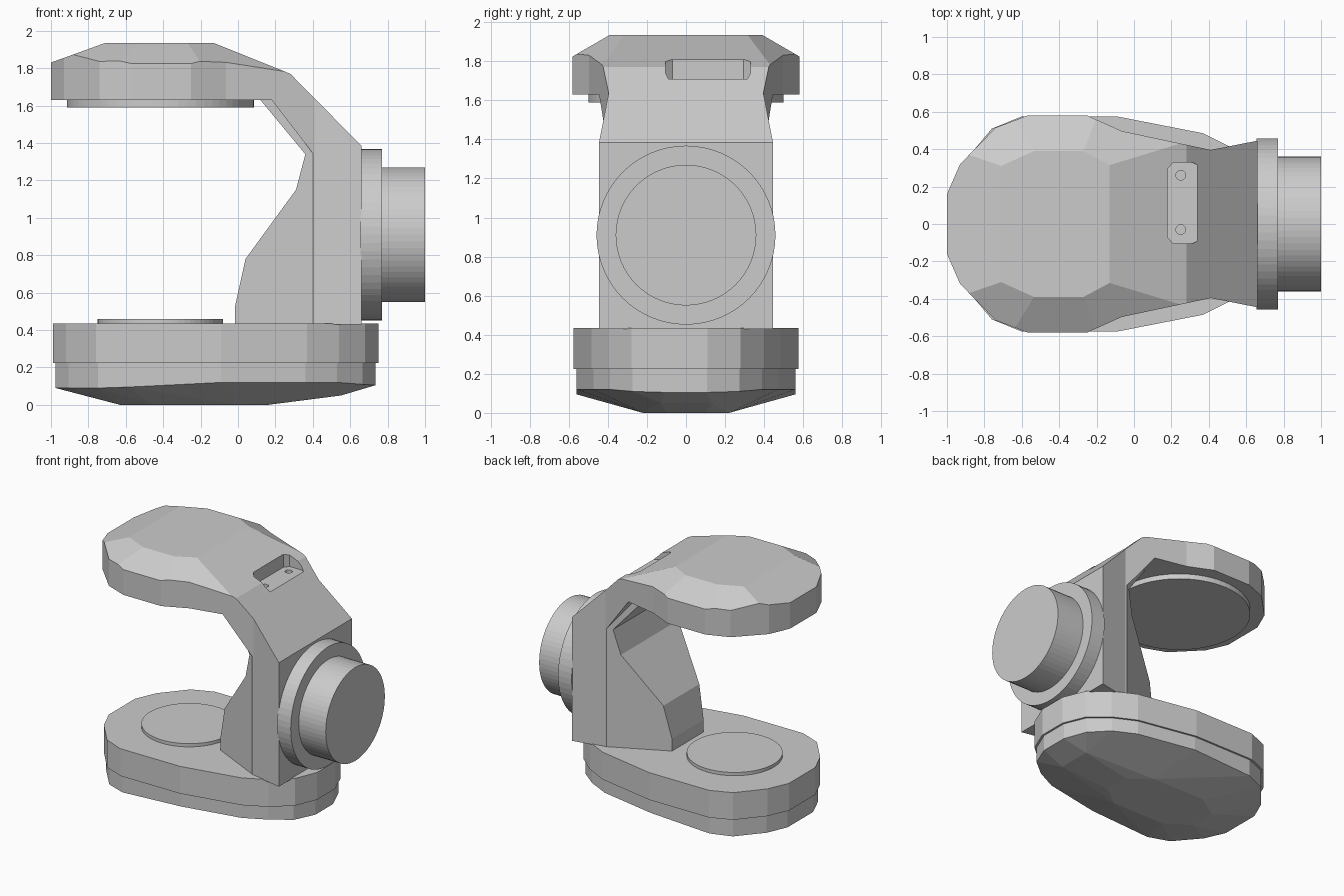
import bpy, bmesh, math
from mathutils import Vector, Matrix

if "Cube" in bpy.data.objects:
    bpy.data.objects.remove(bpy.data.objects["Cube"])


def new_object(name, bm):
    bmesh.ops.recalc_face_normals(bm, faces=bm.faces)
    me = bpy.data.meshes.new(name)
    bm.to_mesh(me)
    bm.free()
    ob = bpy.data.objects.new(name, me)
    bpy.context.collection.objects.link(ob)
    return ob


def prism(name, points, offset):
    """Extrude a closed loop of 3D points along an offset."""
    bm = bmesh.new()
    face = bm.faces.new([bm.verts.new(p) for p in points])
    ext = bmesh.ops.extrude_face_region(bm, geom=[face])["geom"]
    bmesh.ops.translate(bm, vec=offset, verts=[v for v in ext if isinstance(v, bmesh.types.BMVert)])
    return new_object(name, bm)


def plan_prism(name, pts, z0, z1):
    return prism(name, [(x, y, z0) for x, y in pts], (0, 0, z1 - z0))


def side_prism(name, pts):
    return prism(name, [(x, -1, z) for x, z in pts], (0, 2, 0))


def mirrored(half):
    return half + [(x, -y) for x, y in reversed(half)]


def cylinder(name, r, start, end, segs=64):
    a, b = Vector(start), Vector(end)
    rot = (b - a).to_track_quat('Z', 'Y').to_matrix().to_4x4()
    bm = bmesh.new()
    bmesh.ops.create_cone(bm, cap_ends=True, segments=segs, radius1=r, radius2=r,
                          depth=(b - a).length, matrix=Matrix.Translation((a + b) / 2) @ rot)
    return new_object(name, bm)


def boolean(ob, cutter, op):
    mod = ob.modifiers.new("bool", 'BOOLEAN')
    mod.operation, mod.object, mod.solver = op, cutter, 'EXACT'
    bpy.context.view_layer.objects.active = ob
    bpy.ops.object.modifier_apply(modifier=mod.name)
    bpy.data.objects.remove(cutter)


def facet(ob, p, q, r):
    """Slice off everything above the plane through three points, on both sides."""
    bm = bmesh.new()
    bm.from_mesh(ob.data)
    for s in (1, -1):
        a, b, c = (Vector((v[0], v[1] * s, v[2])) for v in (p, q, r))
        n = (b - a).cross(c - a).normalized()
        if n.z < 0:
            n = -n
        res = bmesh.ops.bisect_plane(bm, geom=bm.verts[:] + bm.edges[:] + bm.faces[:], dist=1e-5,
                                     plane_co=a, plane_no=n, clear_outer=True)
        bmesh.ops.holes_fill(bm, edges=[e for e in bm.edges if e.is_boundary], sides=0)
    bmesh.ops.recalc_face_normals(bm, faces=bm.faces)
    bm.to_mesh(ob.data)
    bm.free()


# Base: upper slab
base_half = [(-.99, .16), (-.92, .32), (-.76, .51), (-.6, .575), (-.09, .575),
             (.37, .485), (.54, .4), (.68, .28), (.75, .11)]
plan_prism("base_upper", mirrored(base_half), .225, .435)

# Base: slightly smaller lower shell with a faceted underside
rim_z = [.09, .09, .09, .095, .12, .12, .12, .11, .105]
bm = bmesh.new()
for (x, y), z in zip(base_half, rim_z):
    xs, ys = -.12 + (x + .12) * .983, y * .975
    for s in (1, -1):
        bm.verts.new((xs, ys * s, .23))
        bm.verts.new((xs, ys * s, z))
for x, y, z in [(-.63, .1, 0), (-.45, .22, 0), (0, .22, 0), (.16, .1, 0), (.55, .13, .05)]:
    for s in (1, -1):
        bm.verts.new((x, y * s, z))
bmesh.ops.convex_hull(bm, input=bm.verts)
bmesh.ops.dissolve_limit(bm, angle_limit=.01, verts=bm.verts, edges=bm.edges)
new_object("base_lower", bm)

# Facing round plates
cylinder("lower_plate", .335, (-.415, 0, .43), (-.415, 0, .46))
cylinder("upper_plate", .5, (-.415, 0, 1.59), (-.415, 0, 1.64))

# Arm: side profile limited by the plan outline
arm = side_prism("arm_and_head", [(-1.1, 1.63), (-1.1, 1.794), (-.71, 1.935), (-.13, 1.935),
                                  (.28, 1.77), (.66, 1.385), (.66, .43), (.4, .43),
                                  (.4, 1.345), (.18, 1.63)])
arm_plan = mirrored([(-1, .16), (-.93, .32), (-.74, .515), (-.57, .58), (-.25, .58),
                     (-.065, .497), (.41, .396), (.7, .453)])
boolean(arm, plan_prism("plan_cutter", arm_plan, .2, 2.2), 'INTERSECT')

# Sloped facets around the head's top
facet(arm, (-.535, .39, 1.935), (-.27, .39, 1.935), (-.4, .58, 1.825))
facet(arm, (-.7, .315, 1.935), (-.535, .39, 1.935), (-.88, .37, 1.873))
facet(arm, (-.27, .39, 1.935), (-.13, .315, 1.935), (.22, .42, 1.795))

# Recess with two screw holes on the shoulder
slot = [(.18, -.07), (.21, -.105), (.31, -.105), (.36, -.08), (.36, .305),
        (.31, .33), (.21, .33), (.18, .295)]
boolean(arm, plan_prism("slot_cutter", slot, 1.71, 2.1), 'DIFFERENCE')
for y in (-.03, .26):
    boolean(arm, cylinder("hole_cutter", .026, (.25, y, 1.68), (.25, y, 1.75), 20), 'DIFFERENCE')

# Tapered rib on the inside of the arm
rib = side_prism("arm_rib", [(.45, .43), (-.015, .43), (-.015, .53), (.04, .78), (.31, 1.15),
                             (.36, 1.34), (.12, 1.63), (.14, 1.68), (.28, 1.68), (.45, 1.45)])
rib_plan = mirrored([(-.03, .185), (.4, .394), (.5, .394)])
boolean(rib, plan_prism("rib_cutter", rib_plan, .2, 2.2), 'INTERSECT')

# Round mount on the right
cylinder("mount_flange", .458, (.655, 0, .91), (.77, 0, .91))
cylinder("mount_knob", .36, (.765, 0, .91), (1, 0, .91))
